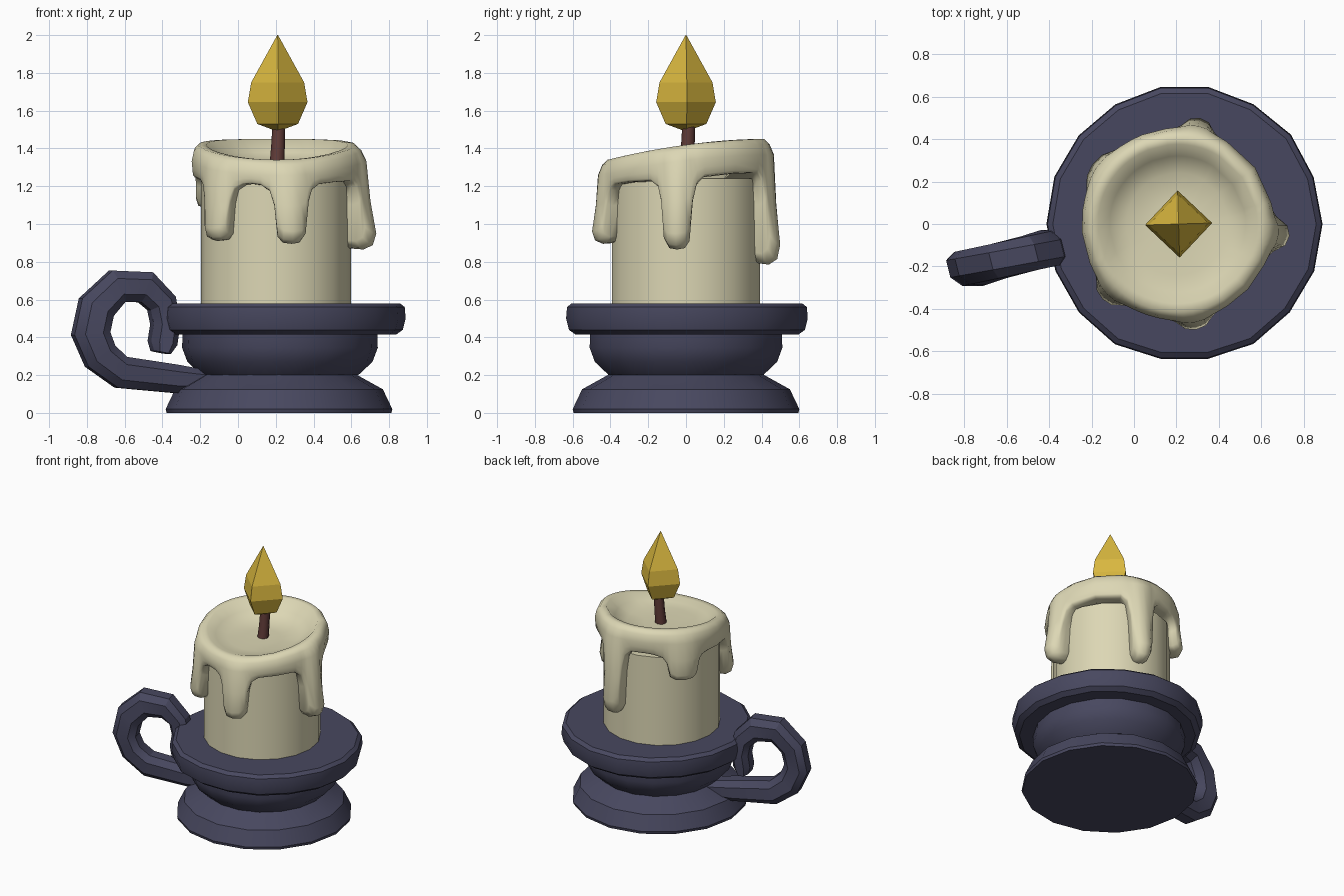
import bpy, bmesh, math, random
from mathutils import Vector

if "Cube" in bpy.data.objects:
    bpy.data.objects.remove(bpy.data.objects["Cube"])

random.seed(4)


def material(name, rgb):
    m = bpy.data.materials.new(name)
    m.diffuse_color = (*rgb, 1)
    m.use_nodes = True
    m.node_tree.nodes["Principled BSDF"].inputs["Base Color"].default_value = m.diffuse_color
    return m


NAVY = material("dark_navy_metal", (0.064, 0.064, 0.115))
CREAM = material("cream_wax", (0.72, 0.68, 0.46))
GOLD = material("gold_flame", (0.70, 0.48, 0.05))
BROWN = material("brown_wick", (0.12, 0.045, 0.04))


def skin(name, rings, mat, smooth=40, loop=False):
    """Join equal-length closed rings with quads and cap both ends."""
    bm = bmesh.new()
    vs = [[bm.verts.new(p) for p in r] for r in rings]
    n = len(rings[0])
    for a, b in zip(vs, vs[1:]):
        for i in range(n):
            j = (i + 1) % n
            bm.faces.new((a[i], a[j], b[j], b[i]))
    bm.faces.new(vs[0][::-1])
    bm.faces.new(vs[-1])
    bmesh.ops.remove_doubles(bm, verts=bm.verts, dist=1e-5)
    bmesh.ops.recalc_face_normals(bm, faces=bm.faces)
    me = bpy.data.meshes.new(name)
    bm.to_mesh(me)
    bm.free()
    me.materials.append(mat)
    ob = bpy.data.objects.new(name, me)
    bpy.context.collection.objects.link(ob)
    if smooth:
        bpy.ops.object.select_all(action='DESELECT')
        ob.select_set(True)
        bpy.context.view_layer.objects.active = ob
        bpy.ops.object.shade_smooth_by_angle(angle=math.radians(smooth))
    return ob


def lathe(name, profile, n, cx, mat, smooth=40, jitter=0.0, turn=0.0):
    rings = []
    wob = [random.uniform(-jitter, jitter) for _ in range(n)]
    for r, z in profile:
        rings.append([(cx + (r + wob[i]) * math.cos(turn + math.tau * i / n),
                       (r + wob[i]) * math.sin(turn + math.tau * i / n), z)
                      for i in range(n)])
    return skin(name, rings, mat, smooth)


# Holder: flared foot, bowl and thick plate
lathe("holder_foot", [(0.595, 0.0), (0.60, 0.02), (0.55, 0.125), (0.415, 0.2), (0.40, 0.21)],
      16, 0.217, NAVY, 35)
lathe("holder_bowl", [(0.415, 0.2), (0.49, 0.27), (0.518, 0.345), (0.515, 0.43)],
      18, 0.222, NAVY, 35)
lathe("holder_plate", [(0.60, 0.415), (0.635, 0.44), (0.65, 0.50), (0.645, 0.56), (0.62, 0.58)],
      18, 0.237, NAVY, 35, 0.006)

# Handle: curled bar swept along a path of (x, z, half thickness)
path = [(-0.14, 0.17, 0.05), (-0.33, 0.18, 0.075), (-0.62, 0.215, 0.085), (-0.73, 0.30, 0.09),
        (-0.78, 0.42, 0.095), (-0.75, 0.56, 0.095), (-0.64, 0.67, 0.09), (-0.49, 0.665, 0.085),
        (-0.405, 0.58, 0.075), (-0.385, 0.47, 0.07), (-0.40, 0.37, 0.07), (-0.41, 0.32, 0.045)]
section = [(1, .5), (.5, 1), (-.5, 1), (-1, .5), (-1, -.5), (-.5, -1), (.5, -1), (1, -.5)]
rings = []
for i, (x, z, t) in enumerate(path):
    a, b = path[max(i - 1, 0)], path[min(i + 1, len(path) - 1)]
    d = Vector((b[0] - a[0], b[1] - a[1])).normalized()
    ymid = -0.10 + 0.26 * (x + 0.35)
    rings.append([(x - d.y * t * u - 0.02 * v, ymid + 0.08 * v, z + d.x * t * u)
                  for u, v in section])
skin("handle", rings, NAVY, 30)

# Candle body
lathe("candle_body", [(0.397, 0.56), (0.397, 1.24)], 18, 0.2, CREAM, 40)

# Wax cap: columns placed around each drip (angle, tip height, tip radius, width)
drips = [(-135, 0.91, 0.50, 1.0), (-80, 0.895, 0.505, 1.0), (-6, 0.865, 0.53, 0.9),
         (78, 0.785, 0.51, 0.9), (145, 1.08, 0.49, 1.25)]
shape = [(0, 1, 1), (.1, .98, .85), (.165, .88, .45), (.205, .35, .25), (.26, .1, .12), (.37, 0, 0)]


def edge_height(a):
    return 1.24 + 0.035 * math.sin(a)


cols = []
for k, (deg, tip, rad, w) in enumerate(drips):
    c = math.radians(deg)
    for s, drop, bulge in [(-o, d, b) for o, d, b in shape[:0:-1]] + shape:
        a = c + s * w
        top = edge_height(a)
        cols.append((a, top + (tip - top) * drop, bulge * (rad - 0.445)))
    nxt = math.radians(drips[(k + 1) % 5][0] + (360 if k == 4 else 0))
    mid = (c + nxt) / 2
    cols.append((mid, edge_height(mid) + 0.005, 0))
cols.sort()


def ring(f):
    pts = []
    for a, zb, bulge in cols:
        rim = 1.415 + 0.055 * math.sin(a) + 0.012 * math.cos(2 * a)
        r, z = f(rim, zb, bulge)
        pts.append((0.205 + r * math.cos(a), r * math.sin(a), z))
    return pts


def drop_row(t, base, k):
    return lambda rim, zb, b: (base + b * k, rim - 0.09 + (zb - rim + 0.09) * t)


skin("wax_cap", [
    ring(lambda rim, zb, b: (0.12, 1.32)),
    ring(lambda rim, zb, b: (0.24, 1.325 + 0.1 * (rim - 1.4))),
    ring(lambda rim, zb, b: (0.32, 1.35 + 0.5 * (rim - 1.4))),
    ring(lambda rim, zb, b: (0.375, rim - 0.008)),
    ring(lambda rim, zb, b: (0.415, rim - 0.008)),
    ring(lambda rim, zb, b: (0.44 + b * 0.1, rim - 0.035)),
    ring(drop_row(0.0, 0.452, 0.3)),
    ring(drop_row(0.45, 0.448, 0.6)),
    ring(drop_row(0.82, 0.445, 1.0)),
    ring(drop_row(0.95, 0.435, 0.9)),
    ring(drop_row(1.0, 0.41, 0.6)),
    ring(drop_row(0.985, 0.375, 0.0)),
], CREAM, 60)

# Wick, slightly leaning
skin("wick", [[(x + r * math.cos(math.tau * i / 8), y + r * math.sin(math.tau * i / 8), z)
               for i in range(8)]
              for x, y, z, r in [(0.205, 0.0, 1.29, 0.04), (0.212, 0.01, 1.42, 0.036),
                                 (0.217, 0.015, 1.54, 0.034)]], BROWN, 50)

# Flame: four-sided faceted teardrop
lathe("flame", [(0.02, 1.497), (0.108, 1.53), (0.158, 1.645), (0.14, 1.75), (0.002, 2.0)],
      4, 0.21, GOLD, 0, 0, 0.03)
